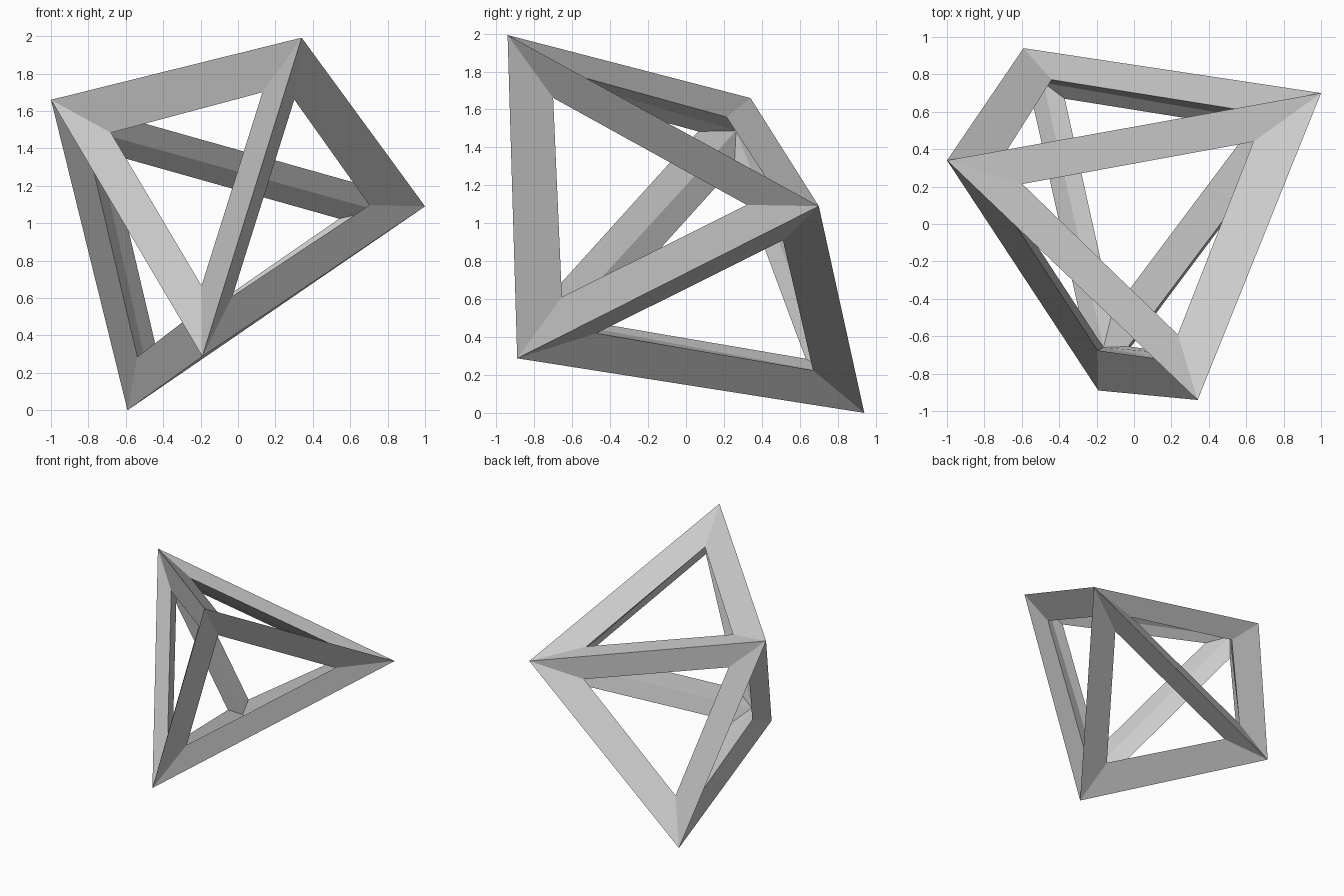
import bpy

if "Cube" in bpy.data.objects:
    bpy.data.objects.remove(bpy.data.objects["Cube"])

# Irregular triangular bipyramid: three belt corners and two tips
verts = [
    (-0.883, 0.302, 1.574),    # left belt corner
    (0.872, 0.623, 1.080),     # right belt corner
    (-0.177, -0.775, 0.383),   # front belt corner
    (0.297, -0.841, 1.889),    # upper tip
    (-0.538, 0.848, 0.106),    # lower tip
]
UP, LOW = 3, 4
faces = []
for i in range(3):
    j = (i + 1) % 3
    # belt order 0-1-2 runs clockwise as seen from the upper tip
    faces += [(i, j, UP), (j, i, LOW)]

mesh = bpy.data.meshes.new("bipyramid_frame")
mesh.from_pydata(verts, [], faces)
mesh.update()

# Make the normals point outward
import bmesh
bm = bmesh.new()
bm.from_mesh(mesh)
bmesh.ops.recalc_face_normals(bm, faces=bm.faces)
bm.to_mesh(mesh)
bm.free()

frame = bpy.data.objects.new("bipyramid_frame", mesh)
bpy.context.collection.objects.link(frame)

# Turn every edge into a mitred four-sided beam
wire = frame.modifiers.new("beams", 'WIREFRAME')
wire.thickness = 0.30
wire.offset = 0.0
wire.use_even_offset = True
wire.use_relative_offset = False
wire.use_replace = True
